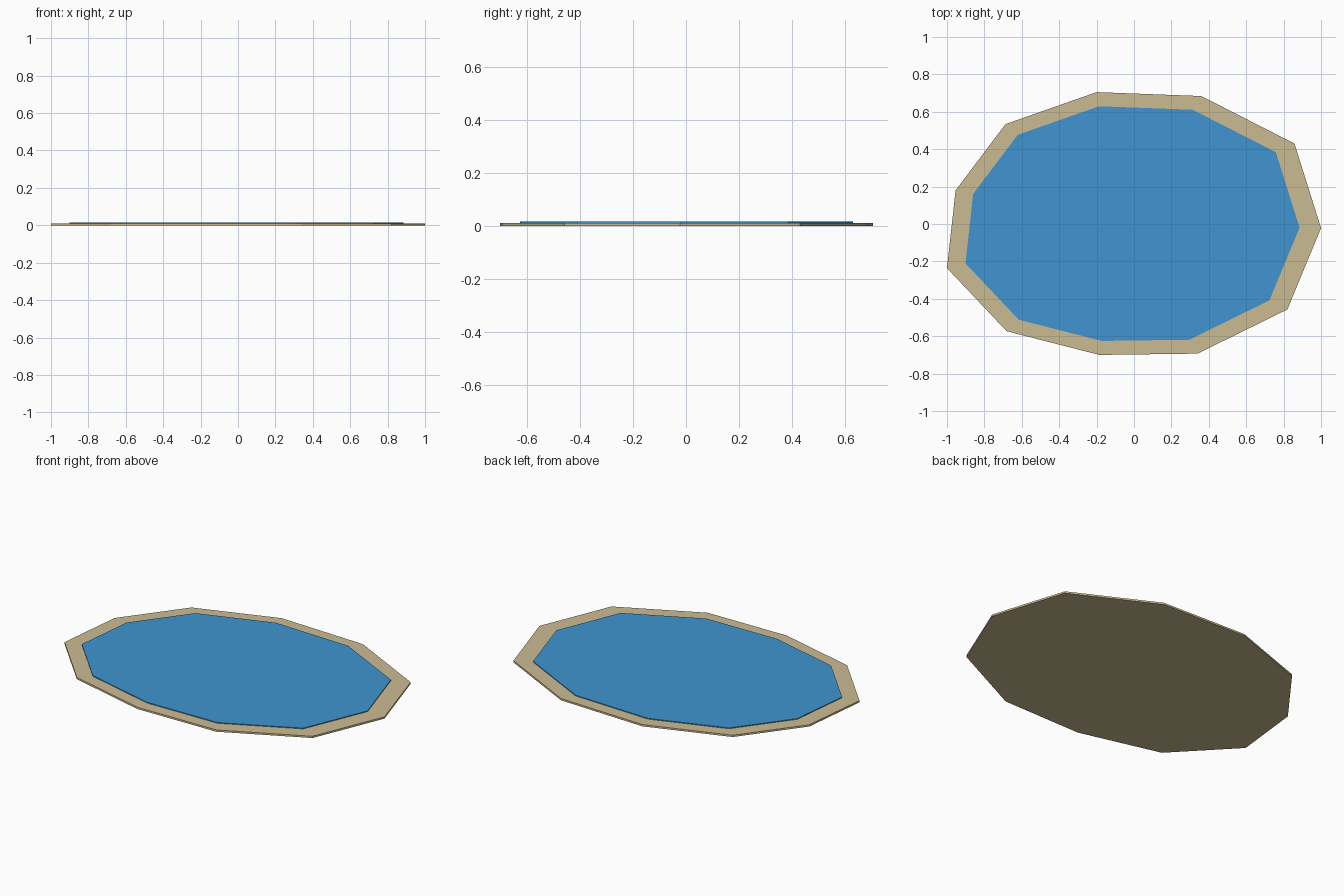
import bpy, bmesh

if "Cube" in bpy.data.objects:
    bpy.data.objects.remove(bpy.data.objects["Cube"])

# Irregular 11-sided pond outline
OUTLINE = [(1.0, -0.022), (0.858, 0.43), (0.36, 0.684), (-0.2, 0.705),
           (-0.687, 0.534), (-0.954, 0.18), (-1.0, -0.236), (-0.681, -0.573),
           (-0.185, -0.7), (0.34, -0.693), (0.82, -0.457)]


def slab(name, scale, shift_x, z0, z1, color):
    """Extrude the scaled outline into a thin flat slab."""
    bm = bmesh.new()
    base = bm.faces.new([bm.verts.new((x * scale + shift_x, y * scale, z0))
                         for x, y in OUTLINE])
    top = bmesh.ops.extrude_face_region(bm, geom=[base], use_keep_orig=True)
    verts = [g for g in top["geom"] if isinstance(g, bmesh.types.BMVert)]
    bmesh.ops.translate(bm, verts=verts, vec=(0, 0, z1 - z0))
    bmesh.ops.recalc_face_normals(bm, faces=bm.faces)
    mesh = bpy.data.meshes.new(name)
    bm.to_mesh(mesh)
    bm.free()
    mat = bpy.data.materials.new(name + "_color")
    mat.diffuse_color = color
    mat.use_nodes = True
    mat.node_tree.nodes["Principled BSDF"].inputs["Base Color"].default_value = mat.diffuse_color
    mesh.materials.append(mat)
    obj = bpy.data.objects.new(name, mesh)
    bpy.context.collection.objects.link(obj)
    return obj


# Sandy bank
slab("sand_bank", 1.0, 0.0, 0.0, 0.011, (0.60, 0.50, 0.29, 1))
# Water surface, slightly proud of the bank
slab("water", 0.893, -0.008, 0.005, 0.016, (0.05, 0.30, 0.63, 1))
